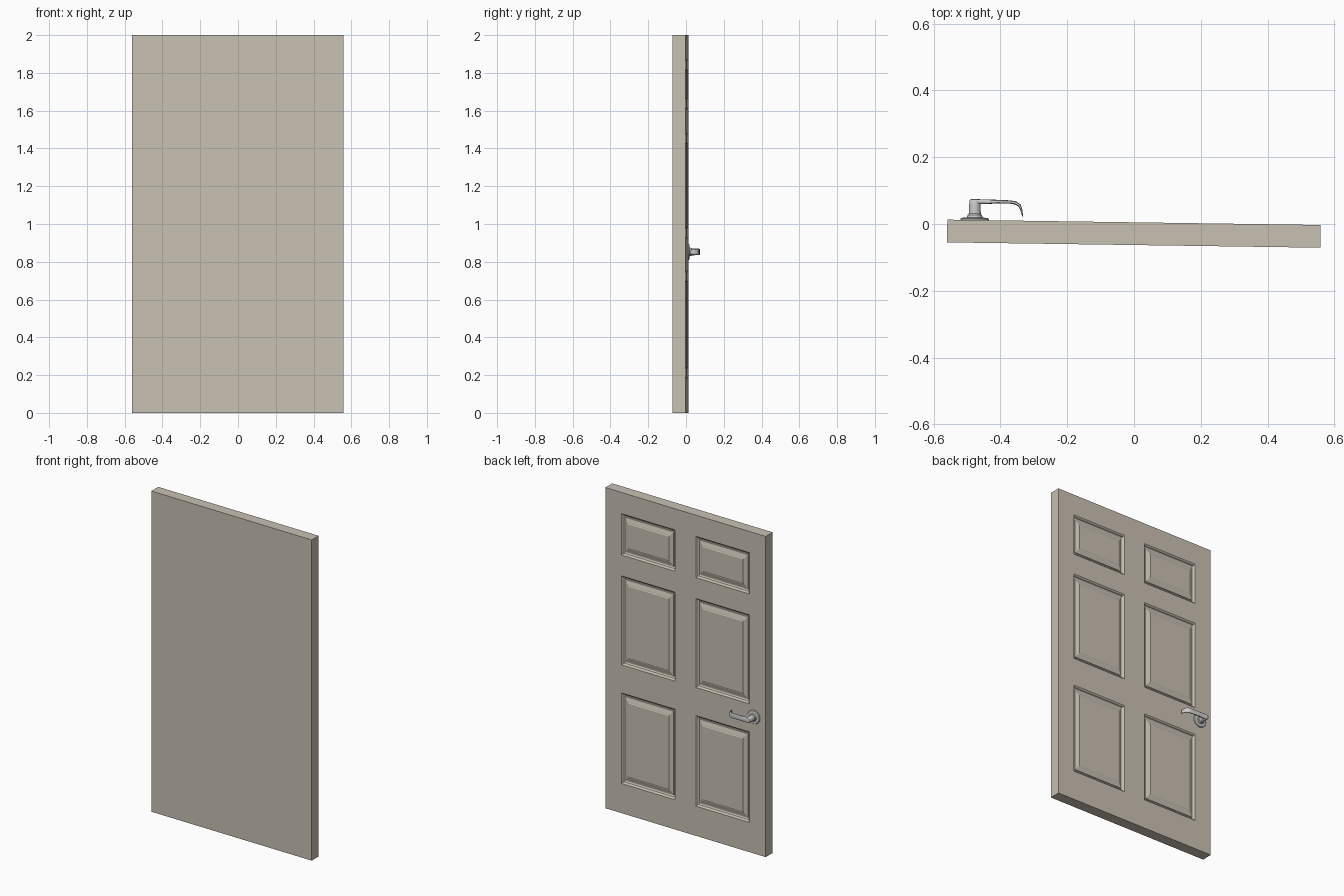
import bpy, bmesh, math
from mathutils import Vector

if "Cube" in bpy.data.objects:
    bpy.data.objects.remove(bpy.data.objects["Cube"])

W, H, T = 0.559, 2.0, 0.068          # half width, height, thickness
LOC, ROT = (0, 0.005, 0), -0.0143     # whole door stands very slightly ajar
HX, HZ = -0.477, 0.852                # handle centre


def finish(bm, name, color=None, smooth=None):
    bmesh.ops.remove_doubles(bm, verts=bm.verts, dist=1e-5)
    bmesh.ops.recalc_face_normals(bm, faces=bm.faces)
    me = bpy.data.meshes.new(name)
    bm.to_mesh(me)
    bm.free()
    ob = bpy.data.objects.new(name, me)
    bpy.context.collection.objects.link(ob)
    ob.location = LOC
    ob.rotation_euler.z = ROT
    if color:
        mat = bpy.data.materials.new(name + "_paint")
        mat.diffuse_color = color
        mat.use_nodes = True
        mat.node_tree.nodes["Principled BSDF"].inputs["Base Color"].default_value = mat.diffuse_color
        me.materials.append(mat)
    if smooth:
        bpy.ops.object.select_all(action='DESELECT')
        ob.select_set(True)
        bpy.context.view_layer.objects.active = ob
        bpy.ops.object.shade_smooth_by_angle(angle=math.radians(smooth))
    return ob


def bridge(bm, rings):
    n = len(rings[0])
    for a, b in zip(rings, rings[1:]):
        for i in range(n):
            j = (i + 1) % n
            bm.faces.new((a[i], a[j], b[j], b[i]))


# Door slab: gridded back face with six moulded panels
bm = bmesh.new()
xs = [-W, -0.445, -0.073, 0.073, 0.445, W]
zs = [0, 0.185, 0.75, 0.925, 1.48, 1.61, 1.868, H]
# moulding profile: inset fraction, depth below the back face
MOULD = [(0, 0), (0.1, 0.004), (0.16, 0.012), (0.28, 0.016), (0.36, 0.016),
         (0.40, 0.012), (0.6, 0.009), (0.8, 0.0055), (0.94, 0.004), (1, 0.002)]
grid = [[bm.verts.new((x, 0, z)) for z in zs] for x in xs]
for i in range(len(xs) - 1):
    for k in range(len(zs) - 1):
        corners = [grid[i][k], grid[i + 1][k], grid[i + 1][k + 1], grid[i][k + 1]]
        if i % 2 == 0 or k % 2 == 0:
            bm.faces.new(corners)
            continue
        rings = [corners]
        for f, d in MOULD[1:]:
            dx, dz = 0.044 * f, 0.055 * f
            x0, x1, z0, z1 = xs[i] + dx, xs[i + 1] - dx, zs[k] + dz, zs[k + 1] - dz
            rings.append([bm.verts.new((x, -d, z)) for x, z in
                          ((x0, z0), (x1, z0), (x1, z1), (x0, z1))])
        bridge(bm, rings)
        bm.faces.new(rings[-1])
# sides and plain front
edge = ([r[0] for r in grid] + grid[-1][1:] +
        [r[-1] for r in grid[-2::-1]] + grid[0][-2:0:-1])
front = [bm.verts.new((v.co.x, -T, v.co.z)) for v in edge]
bridge(bm, [edge, front])
bm.faces.new(front)
finish(bm, "door_slab", (0.58, 0.53, 0.45, 1))

# Round rose plate and neck, turned about the y axis
bm = bmesh.new()
N = 32
rings = []
for r, y in [(0.043, -0.001), (0.043, 0.003), (0.040, 0.006), (0.023, 0.008),
             (0.022, 0.015), (0.018, 0.019), (0.017, 0.045), (0.017, 0.056),
             (0.015, 0.061), (0.010, 0.063)]:
    rings.append([bm.verts.new((HX + r * math.cos(2 * math.pi * i / N), y,
                                HZ + r * math.sin(2 * math.pi * i / N))) for i in range(N)])
bridge(bm, rings)
bm.faces.new(rings[0])
bm.faces.new(rings[-1])
finish(bm, "handle_rose", smooth=35)

# Lever: flattened section swept along a path that hooks back to the door
bm = bmesh.new()
# distance from neck, y, half thickness, half height
path = [(0.000, 0.055, 0.0075, 0.015), (0.030, 0.0555, 0.007, 0.015),
        (0.070, 0.056, 0.0055, 0.0155), (0.105, 0.0555, 0.005, 0.016),
        (0.122, 0.053, 0.005, 0.016), (0.133, 0.046, 0.0045, 0.0155),
        (0.138, 0.036, 0.0035, 0.0145), (0.141, 0.025, 0.0025, 0.013),
        (0.143, 0.013, 0.001, 0.011)]
pts = [Vector((HX + p[0], p[1], HZ)) for p in path]
rings = []
for i, (_, _, ht, hh) in enumerate(path):
    t = (pts[min(i + 1, len(pts) - 1)] - pts[max(i - 1, 0)]).normalized()
    n = Vector((-t.y, t.x, 0))
    ring = []
    for j in range(16):
        a = 2 * math.pi * j / 16
        c, s = math.cos(a), math.sin(a)
        c, s = (math.copysign(abs(v) ** 0.6, v) for v in (c, s))
        ring.append(bm.verts.new(pts[i] + n * ht * c + Vector((0, 0, hh * s))))
    rings.append(ring)
bridge(bm, rings)
bm.faces.new(rings[0])
bm.faces.new(rings[-1])
finish(bm, "handle_lever", smooth=40)
